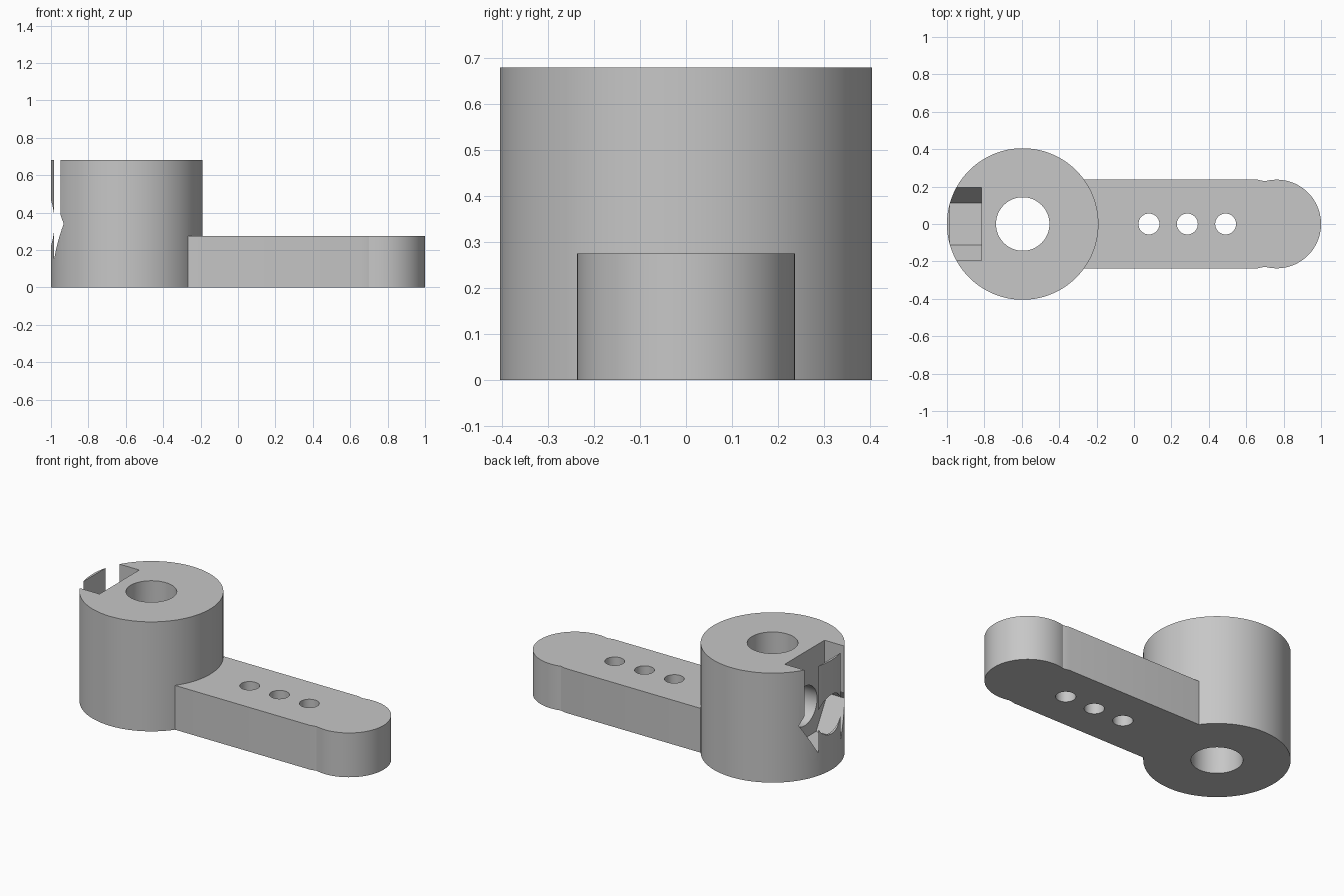
import bpy, bmesh, math
from mathutils import Vector

if "Cube" in bpy.data.objects:
    bpy.data.objects.remove(bpy.data.objects["Cube"])

HUB_X, HUB_R, HUB_H = -0.595, 0.405, 0.68
ARM_W, ARM_H, TIP_X = 0.237, 0.275, 0.763

grey = bpy.data.materials.new("plain grey")
grey.diffuse_color = (0.57, 0.57, 0.57, 1)
grey.use_nodes = True
grey.node_tree.nodes["Principled BSDF"].inputs["Base Color"].default_value = grey.diffuse_color


def prism(name, points, offset):
    """Extrude a closed outline of 3D points along an offset."""
    bm = bmesh.new()
    face = bm.faces.new([bm.verts.new(p) for p in points])
    new = bmesh.ops.extrude_face_region(bm, geom=[face])["geom"]
    bmesh.ops.translate(bm, vec=Vector(offset),
                        verts=[v for v in new if isinstance(v, bmesh.types.BMVert)])
    bmesh.ops.recalc_face_normals(bm, faces=bm.faces)
    mesh = bpy.data.meshes.new(name)
    bm.to_mesh(mesh)
    bm.free()
    mesh.materials.append(grey)
    obj = bpy.data.objects.new(name, mesh)
    bpy.context.collection.objects.link(obj)
    return obj


def circle(r, n):
    return [(r * math.cos(math.tau * i / n), r * math.sin(math.tau * i / n)) for i in range(n)]


def upright(name, x, r, z0, z1, n):
    return prism(name, [(x + a, b, z0) for a, b in circle(r, n)], (0, 0, z1 - z0))


def combine(target, tool, operation):
    mod = target.modifiers.new(operation.lower(), 'BOOLEAN')
    mod.operation, mod.solver, mod.object = operation, 'EXACT', tool
    bpy.context.view_layer.objects.active = target
    bpy.ops.object.modifier_apply(modifier=mod.name)
    bpy.data.objects.remove(tool)


# Round hub
horn = upright("lever_arm_with_hub", HUB_X, HUB_R, 0, HUB_H, 128)

# Arm: straight bar, small waist, rounded tip
a0 = math.acos((0.70 - TIP_X) / ARM_W)
tip = [(TIP_X + ARM_W * math.cos(a), ARM_W * math.sin(a))
       for a in (-a0 + 2 * a0 * i / 64 for i in range(65))]
outline = [(HUB_X + 0.2, -ARM_W), (0.66, -ARM_W)] + tip + [(0.66, ARM_W), (HUB_X + 0.2, ARM_W)]
arm = prism("arm", [(x, y, 0) for x, y in outline], (0, 0, ARM_H))
combine(horn, arm, 'UNION')

# Shaft bore and three linkage holes
combine(horn, upright("bore", HUB_X, 0.143, -0.1, 0.8, 64), 'DIFFERENCE')
for x in (0.08, 0.285, 0.49):
    combine(horn, upright("linkage_hole", x, 0.056, -0.1, 0.5, 40), 'DIFFERENCE')

# Hexagonal nut trap open to the top
half = [(0.1125, 0.145), (0.225, 0.34), (0.195, 0.392), (0.195, 0.8)]
trap = half + [(-y, z) for y, z in reversed(half)]
combine(horn, prism("nut_trap", [(-0.985, y, z) for y, z in trap], (0.17, 0, 0)), 'DIFFERENCE')

# Clamp screw hole from the outside into the bore
screw = [(-1.1, a, 0.345 + b) for a, b in circle(0.122, 48)]
combine(horn, prism("screw_hole", screw, (0.5, 0, 0)), 'DIFFERENCE')

# Smooth round walls, crisp edges
bpy.ops.object.select_all(action='DESELECT')
horn.select_set(True)
bpy.context.view_layer.objects.active = horn
bpy.ops.object.shade_smooth_by_angle(angle=math.radians(25))
